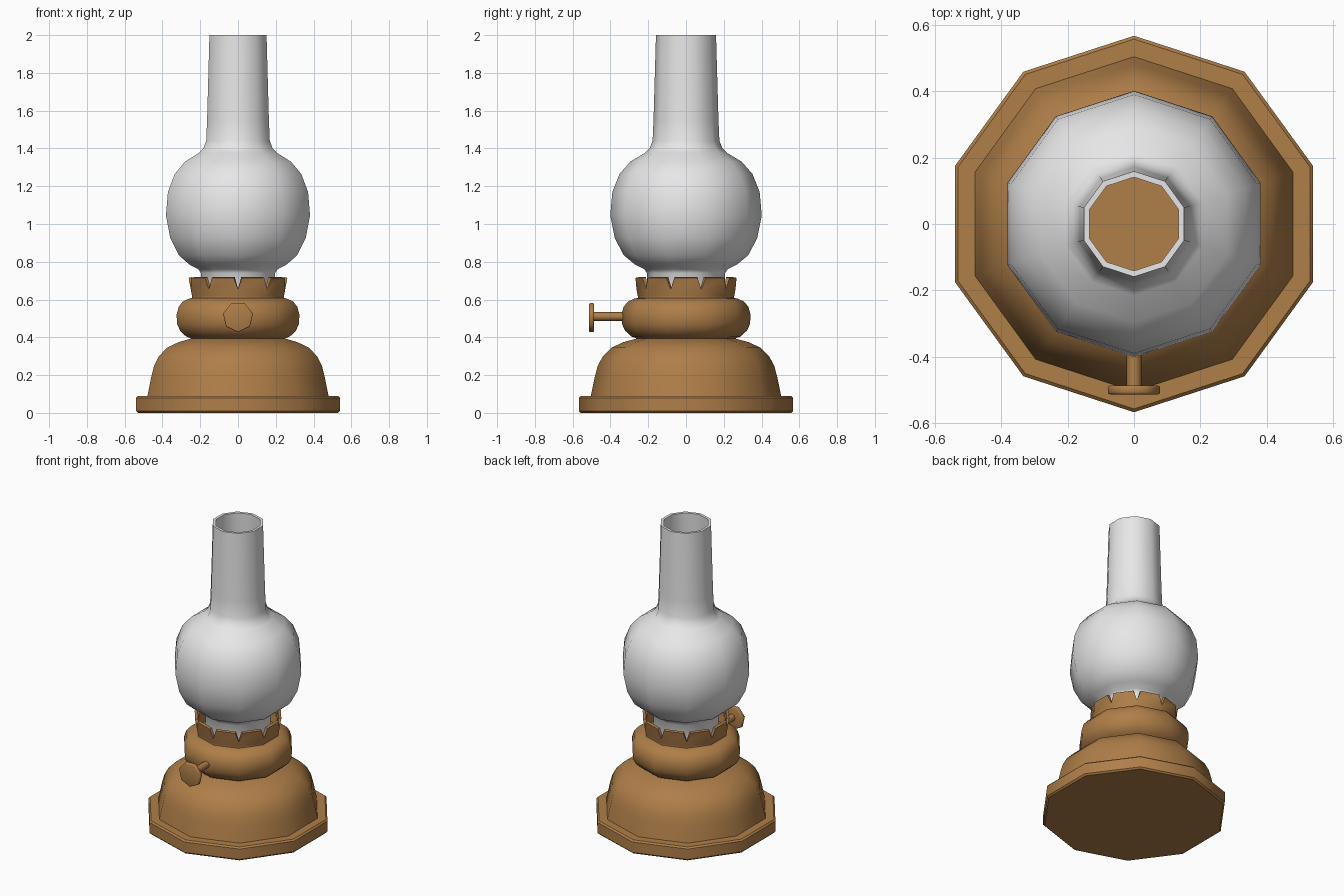
import bpy, bmesh, math
from mathutils import Vector

if "Cube" in bpy.data.objects:
    bpy.data.objects.remove(bpy.data.objects["Cube"])

SIDES = 10


def material(name, color):
    m = bpy.data.materials.new(name)
    m.use_nodes = True
    m.diffuse_color = color
    m.node_tree.nodes["Principled BSDF"].inputs["Base Color"].default_value = color
    return m


brass = material("brown brass", (0.43, 0.21, 0.066, 1))
glass = material("white glass", (0.8, 0.8, 0.8, 1))


def ring_point(corner, radius, z):
    a = math.pi / 2 + math.tau * corner / SIDES
    return Vector((radius * math.cos(a), radius * math.sin(a), z))


def finish(bm, name, mat, angle=40, thickness=0):
    bmesh.ops.recalc_face_normals(bm, faces=bm.faces)
    mesh = bpy.data.meshes.new(name)
    bm.to_mesh(mesh)
    bm.free()
    mesh.materials.append(mat)
    obj = bpy.data.objects.new(name, mesh)
    bpy.context.collection.objects.link(obj)
    bpy.ops.object.select_all(action='DESELECT')
    obj.select_set(True)
    bpy.context.view_layer.objects.active = obj
    if thickness:
        mod = obj.modifiers.new("wall", 'SOLIDIFY')
        mod.thickness, mod.offset = thickness, -1
        bpy.ops.object.modifier_apply(modifier=mod.name)
    bpy.ops.object.shade_smooth_by_angle(angle=math.radians(angle))
    return obj


def lathe(name, profile, mat, caps=True, thickness=0):
    """Ten-sided turned part from (radius, height) pairs, bottom to top."""
    bm = bmesh.new()
    rings = [[bm.verts.new(ring_point(i, r, z)) for i in range(SIDES)] for r, z in profile]
    for low, high in zip(rings, rings[1:]):
        for i in range(SIDES):
            j = (i + 1) % SIDES
            bm.faces.new((low[i], low[j], high[j], high[i]))
    if caps:
        bm.faces.new(rings[0])
        bm.faces.new(rings[-1])
    return finish(bm, name, mat, thickness=thickness)


def rod(name, sides, radius, y_front, y_back, z, mat, bevel=0):
    """Prism along y with one corner pointing down."""
    bm = bmesh.new()
    loops = []
    for y in (y_front, y_back):
        loops.append([bm.verts.new((radius * math.sin(math.tau * i / sides), y,
                                    z - radius * math.cos(math.tau * i / sides)))
                      for i in range(sides)])
    for i in range(sides):
        j = (i + 1) % sides
        bm.faces.new((loops[0][i], loops[0][j], loops[1][j], loops[1][i]))
    ends = [bm.faces.new(loop) for loop in loops]
    if bevel:
        edges = {e for f in ends for e in f.edges}
        bmesh.ops.bevel(bm, geom=list(edges), offset=bevel, segments=2,
                        affect='EDGES', profile=0.5)
    return finish(bm, name, mat, angle=55)


# Foot, domed stand and oil tank
lathe("base_plate", [(0.557, 0), (0.567, 0.01), (0.567, 0.08), (0.557, 0.09)], brass)
lathe("domed_stand", [(0.505, 0.085), (0.483, 0.19), (0.467, 0.25), (0.44, 0.3),
                      (0.395, 0.345), (0.33, 0.375), (0.255, 0.395), (0.2, 0.402)], brass)
lathe("oil_tank", [(0.25, 0.39), (0.29, 0.405), (0.322, 0.435), (0.339, 0.47),
                   (0.342, 0.52), (0.33, 0.562), (0.307, 0.59), (0.27, 0.606),
                   (0.24, 0.61)], brass)

# Burner collar with a V notch at every corner
FLOOR, NOTCH, TOP = (0.255, 0.615), (0.262, 0.655), (0.275, 0.715)
bm = bmesh.new()
foot = [bm.verts.new(ring_point(i, *FLOOR)) for i in range(SIDES)]
dip = [bm.verts.new(ring_point(i, *NOTCH)) for i in range(SIDES)]
for i in range(SIDES):
    j = (i + 1) % SIDES
    a, b = ring_point(i, *TOP), ring_point(j, *TOP)
    left, right = (bm.verts.new(a.lerp(b, t)) for t in (0.14, 0.86))
    bm.faces.new((foot[i], foot[j], dip[j], right, left, dip[i]))
finish(bm, "burner_collar", brass, thickness=0.018)
lathe("collar_floor", [(0.248, 0.6), (0.255, 0.607), (0.255, 0.618)], brass)

# Glass globe and chimney, open at both ends
lathe("glass_chimney", [(0.207, 0.62), (0.207, 0.74), (0.22, 0.76), (0.27, 0.785),
                        (0.33, 0.835), (0.377, 0.925), (0.401, 1.045), (0.39, 1.17),
                        (0.352, 1.265), (0.295, 1.33), (0.215, 1.378), (0.193, 1.4),
                        (0.177, 1.44), (0.172, 1.55), (0.159, 2.0)],
      glass, caps=False, thickness=0.018)

# Wick knob on the front
rod("wick_stem", 8, 0.023, -0.5, -0.3, 0.51, brass)
rod("wick_knob", 7, 0.081, -0.513, -0.487, 0.508, brass, bevel=0.006)
